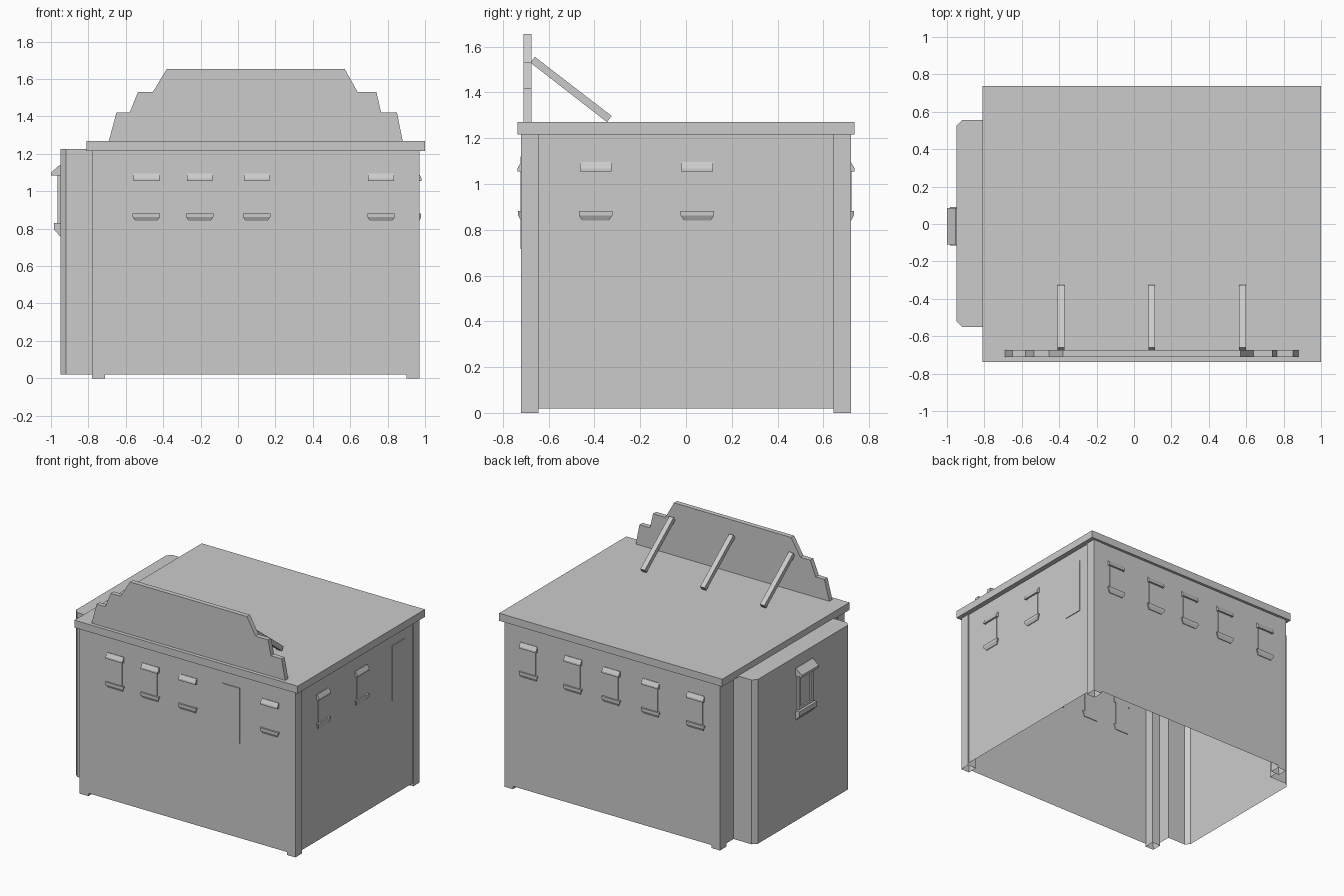
import bpy, bmesh, math
from mathutils import Matrix, Vector

if "Cube" in bpy.data.objects:
    bpy.data.objects.remove(bpy.data.objects["Cube"])


def prism(name, pts, vec, matrix=Matrix(), cap_start=True):
    """Extrude a closed 3D outline along vec; the starting cap may be left open."""
    bm = bmesh.new()
    v = Vector(vec)
    a = [bm.verts.new(Vector(p)) for p in pts]
    b = [bm.verts.new(Vector(p) + v) for p in pts]
    n = len(pts)
    for i in range(n):
        j = (i + 1) % n
        bm.faces.new((a[i], a[j], b[j], b[i]))
    if cap_start:
        bm.faces.new(a[::-1])
    bm.faces.new(b)
    bmesh.ops.recalc_face_normals(bm, faces=bm.faces)
    bm.transform(matrix)
    me = bpy.data.meshes.new(name)
    bm.to_mesh(me)
    bm.free()
    ob = bpy.data.objects.new(name, me)
    bpy.context.collection.objects.link(ob)
    return ob


def box(name, x, y, z, matrix=Matrix(), open_bottom=False):
    pts = [(x[0], y[0], z[0]), (x[1], y[0], z[0]), (x[1], y[1], z[0]), (x[0], y[1], z[0])]
    return prism(name, pts, (0, 0, z[1] - z[0]), matrix, not open_bottom)


def side(angle, u, dist):
    """Frame on a wall: local x along the wall, local -y outwards."""
    return Matrix.Rotation(math.radians(angle), 4, 'Z') @ Matrix.Translation((u, -dist, 0))


def trim(name, profile, half, matrix):
    """Extrude an (outward, z) profile across a window's width."""
    return prism(name, [(-half, -d, z) for d, z in profile], (2 * half, 0, 0), matrix)


# Walls: one shell open at the bottom, with the chamfered bay on the left
L, R, F, B = -0.775, 0.963, -0.717, 0.717
outline = [(L, F), (R, F), (R, B), (L, B), (L, 0.555), (-0.92, 0.555), (-0.95, 0.525),
           (-0.95, -0.52), (-0.92, -0.55), (L, -0.55)]
prism("walls", [(x, y, 0.02) for x, y in outline], (0, 0, 1.205), cap_start=False)

# Corner posts
for x in ((-0.78, -0.71), (0.9, 0.97)):
    for y in ((-0.72, -0.645), (0.645, 0.72)):
        box("corner_post", x, y, (0, 1.22), open_bottom=True)

# Roof slab
box("roof", (-0.81, 1.0), (-0.737, 0.737), (1.215, 1.27))

# Stepped false front
steps = [(-0.69, 1.27), (-0.65, 1.42), (-0.58, 1.42), (-0.535, 1.53), (-0.455, 1.53),
         (-0.38, 1.655), (0.57, 1.655), (0.64, 1.53), (0.74, 1.53), (0.765, 1.42),
         (0.85, 1.42), (0.88, 1.27)]
prism("false_front", [(x, -0.71, z) for x, z in steps], (0, 0.035, 0))

# Diagonal struts behind the false front
strut = [(-0.68, 1.53), (-0.66, 1.555), (-0.325, 1.297), (-0.345, 1.27)]
for x in (-0.39, 0.095, 0.58):
    prism("strut", [(x - 0.018, y, z) for y, z in strut], (0.036, 0, 0))

# Small windows: pane, sloping hood and tapered sill
HOOD = [(-0.005, 1.055), (0.019, 1.055), (0.019, 1.068), (0.004, 1.095), (-0.005, 1.095)]


def window(angle, u, dist):
    m = side(angle, u, dist)
    box("window_pane", (-0.055, 0.055), (-0.005, 0.005), (0.87, 1.07), m)
    trim("window_hood", HOOD, 0.069, m)
    # the sill narrows towards its lower edge
    sill = trim("window_sill", [(-0.005, 0.84), (0.005, 0.84), (0.016, 0.862),
                                (0.016, 0.882), (-0.005, 0.882)], 0.073, m)
    inv = m.inverted()
    for v in sill.data.vertices:
        p = inv @ v.co
        if p.z < 0.85:
            p.x *= 0.8
            v.co = m @ p


for x in (-0.49, -0.205, 0.1, 0.765):
    window(0, x, 0.717)
for y in (-0.395, 0.05):
    window(90, y, 0.963)
for x in (0.77, 0.41, 0.1, -0.22, -0.585):
    window(180, -x, 0.717)

# Flat wall panels
box("front_panel", (-0.072, 0.072), (-0.006, 0.005), (0.715, 1.12), side(0, 0.445, 0.717))
box("side_panel", (-0.075, 0.075), (-0.005, 0.005), (0.715, 1.12), side(90, 0.485, 0.963))

# Large framed window on the bay
m = side(-90, 0.012, 0.95)
box("bay_pane", (-0.07, 0.07), (-0.004, 0.005), (0.82, 1.1), m)
for s in (-0.07, 0.07):
    box("bay_frame", (s - 0.014, s + 0.014), (-0.015, 0.005), (0.82, 1.1), m)
for z in (0.835, 1.08):
    box("bay_frame_rail", (-0.07, 0.07), (-0.015, 0.005), (z - 0.014, z + 0.014), m)
trim("bay_hood", [(-0.005, 1.083), (0.05, 1.083), (0.05, 1.1), (0.004, 1.14), (-0.005, 1.14)], 0.098, m)
trim("bay_sill", [(-0.005, 0.76), (0.002, 0.76), (0.033, 0.795), (0.033, 0.83), (-0.005, 0.83)], 0.102, m)
